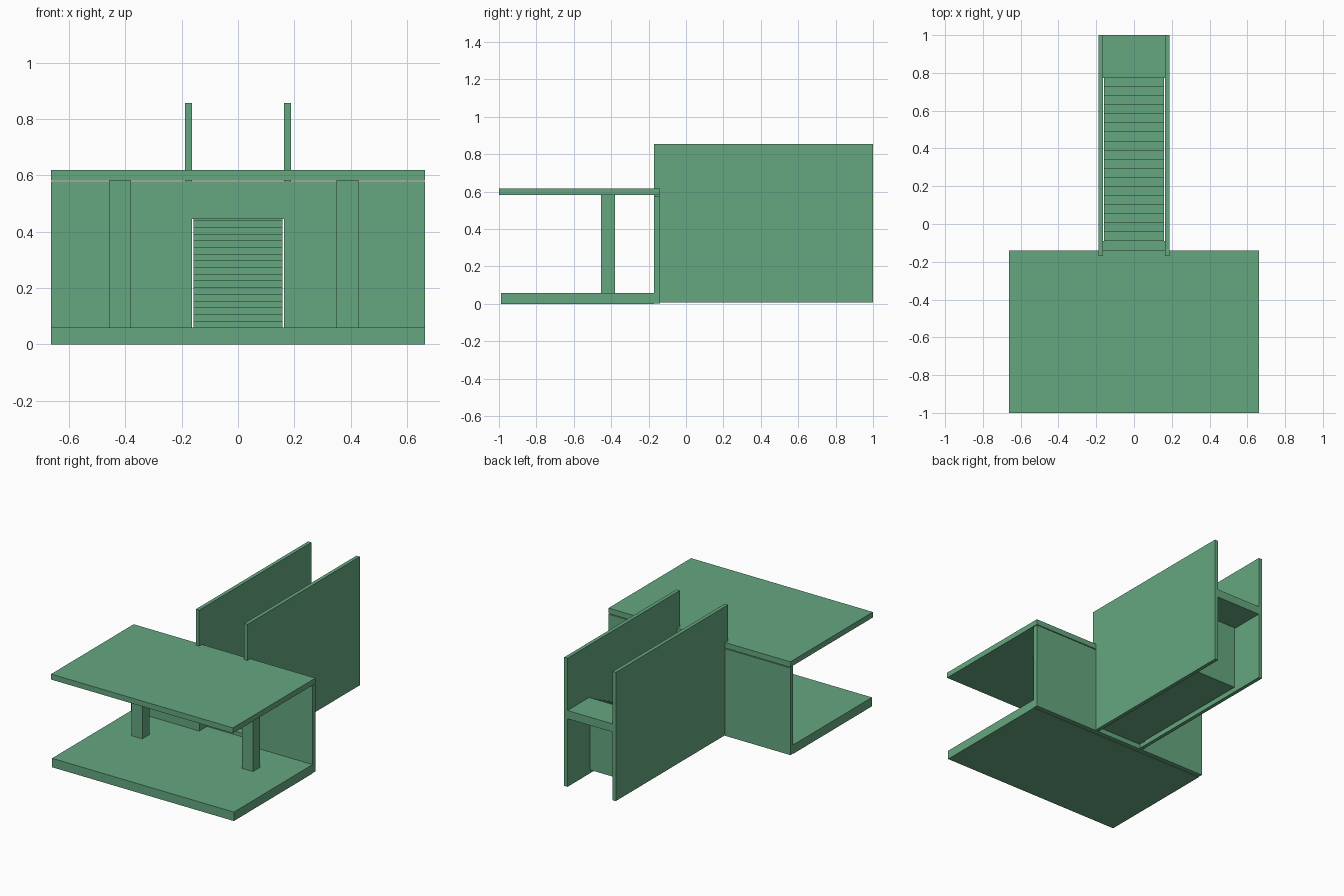
import bpy, bmesh

if "Cube" in bpy.data.objects:
    bpy.data.objects.remove(bpy.data.objects["Cube"])

green = bpy.data.materials.new("soft green")
green.diffuse_color = (0.13, 0.39, 0.216, 1)
green.use_nodes = True
green.node_tree.nodes["Principled BSDF"].inputs["Base Color"].default_value = green.diffuse_color


def finish(name, bm):
    bmesh.ops.recalc_face_normals(bm, faces=bm.faces)
    mesh = bpy.data.meshes.new(name)
    bm.to_mesh(mesh)
    bm.free()
    mesh.materials.append(green)
    obj = bpy.data.objects.new(name, mesh)
    bpy.context.collection.objects.link(obj)
    return obj


def prism(name, points, start, end, axis):
    """Extrude a profile: (y, z) along x, or (x, z) along y."""
    bm = bmesh.new()
    place = (lambda p, d: (d, p[0], p[1])) if axis == "x" else (lambda p, d: (p[0], d, p[1]))
    face = bm.faces.new([bm.verts.new(place(p, start)) for p in points])
    new = bmesh.ops.extrude_face_region(bm, geom=[face])["geom"]
    move = (end - start, 0, 0) if axis == "x" else (0, end - start, 0)
    bmesh.ops.translate(bm, vec=move, verts=[g for g in new if isinstance(g, bmesh.types.BMVert)])
    return finish(name, bm)


def box(name, x, y, z):
    return prism(name, [(y[0], z[0]), (y[1], z[0]), (y[1], z[1]), (y[0], z[1])], x[0], x[1], "x")


# Platform floor and roof
box("floor_slab", (-0.663, 0.663), (-0.99, -0.17), (0, 0.059))
box("roof_slab", (-0.663, 0.663), (-1, -0.14), (0.582, 0.618))

# Back wall with a doorway onto the stairs
D, S, H = 0.163, 0.035, 0.445
prism("back_wall", [(-0.663, 0.003), (0.663, 0.003), (0.663, 0.577), (-0.663, 0.577)], -0.17, -0.14, "y")
wall = bpy.data.objects["back_wall"]
cutter = box("doorway_cutter", (-D, D), (-0.3, 0), (0.059, H))
cutter.hide_render = True
cut = wall.modifiers.new("doorway", "BOOLEAN")
cut.object, cut.operation, cut.solver = cutter, "DIFFERENCE", "EXACT"
bpy.context.view_layer.update()
cut_mesh = bpy.data.meshes.new_from_object(wall.evaluated_get(bpy.context.evaluated_depsgraph_get()))
wall.modifiers.clear()
wall.data = cut_mesh
bpy.data.objects.remove(cutter)

# Two columns
for side, x in (("left", -0.458), ("right", 0.349)):
    box(side + "_column", (x, x + 0.079), (-0.455, -0.38), (0.059, 0.582))

# Stair side walls
for side, x in (("left", -0.188), ("right", 0.164)):
    box(side + "_stair_wall", (x, x + 0.024), (-0.17, 1), (0.008, 0.856))

# Stair flight: 19 risers, solid below
rise, run, y0, z0 = 0.0238, 0.048, -0.09, 0.059
profile = [(y0, S), (y0, z0)]
for i in range(19):
    y, z = y0 + i * run, z0 + (i + 1) * rise
    profile += [(y, z), (y + run, z)]
y_top, z_top = y0 + 18 * run, z0 + 19 * rise
profile = profile[:-1] + [(y_top, S)]
# collapse the first riser onto the bottom edge
del profile[1]
prism("stair_flight", profile, -0.158, 0.158, "x")

# Landings at the bottom and top
box("lower_landing", (-0.164, 0.164), (-0.14, y0), (S, z0))
box("upper_landing", (-0.164, 0.164), (y_top, 1), (0.457, z_top))
